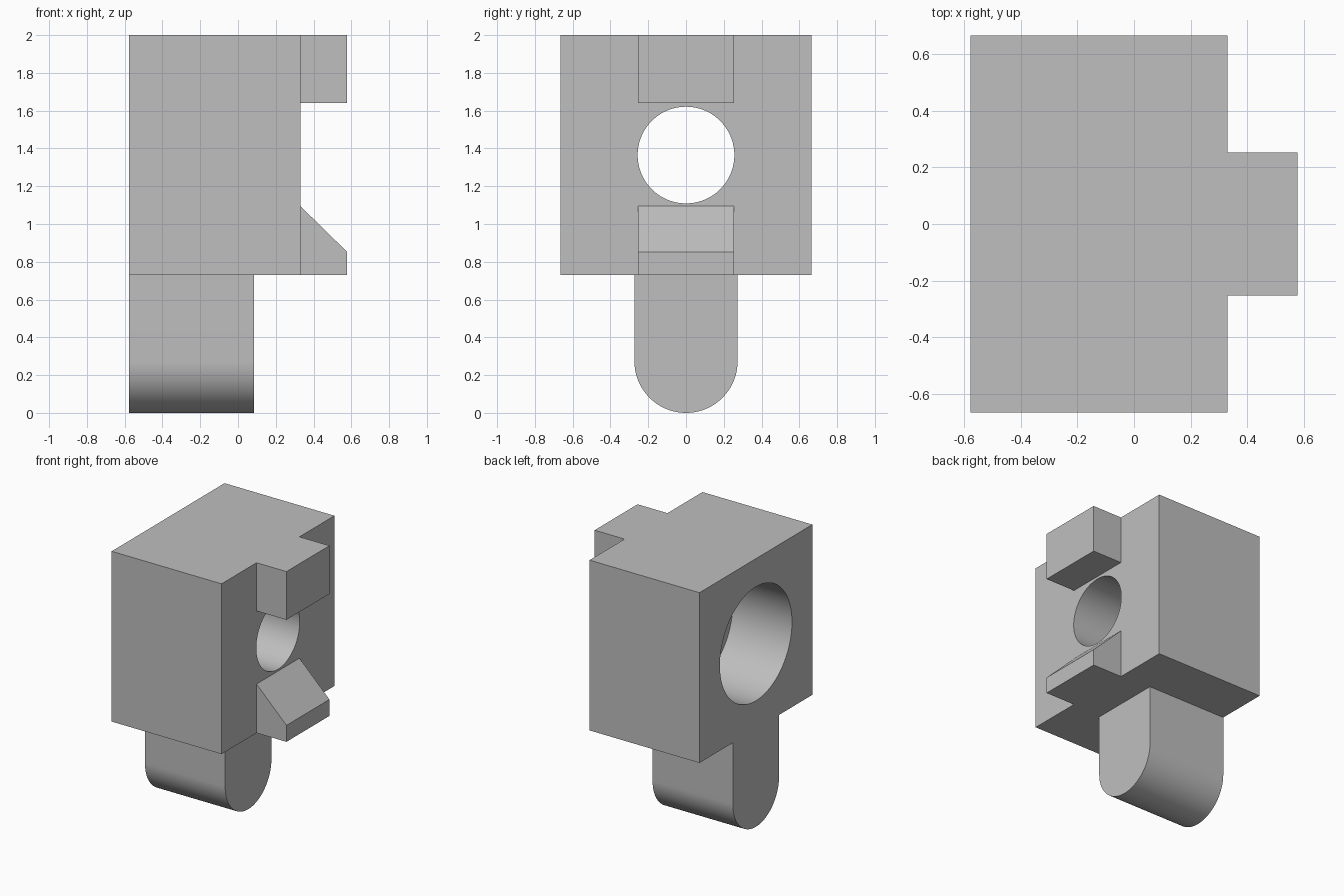
import bpy, bmesh, math
from mathutils import Matrix, Vector

default = bpy.data.objects.get("Cube")
if default:
    bpy.data.objects.remove(default, do_unlink=True)

grey = bpy.data.materials.new("plain grey")
grey.use_nodes = True
colour = (0.52, 0.52, 0.52, 1)
grey.diffuse_color = colour
grey.node_tree.nodes["Principled BSDF"].inputs["Base Color"].default_value = colour

BACK, FACE, TIP = -0.577, 0.33, 0.577    # main planes along x
BASE, TOP = 0.73, 2.0                    # block heights
HALF, LUG = 0.665, 0.253                 # half widths along y
HOLE_Z = 1.365


def extrude(name, outline, direction):
    """Solid made by sweeping a flat outline along a direction."""
    bm = bmesh.new()
    face = bm.faces.new([bm.verts.new(p) for p in outline])
    swept = bmesh.ops.extrude_face_region(bm, geom=[face])
    moved = [v for v in swept["geom"] if isinstance(v, bmesh.types.BMVert)]
    bmesh.ops.translate(bm, verts=moved, vec=Vector(direction))
    bmesh.ops.recalc_face_normals(bm, faces=bm.faces)
    return finish(name, bm)


def cylinder(name, radius, x0, x1):
    """Round cutter lying along x at the hole height."""
    bm = bmesh.new()
    place = Matrix.Translation(((x0 + x1) / 2, 0, HOLE_Z)) @ Matrix.Rotation(math.pi / 2, 4, "Y")
    bmesh.ops.create_cone(bm, cap_ends=True, segments=96, radius1=radius,
                          radius2=radius, depth=x1 - x0, matrix=place)
    return finish(name, bm)


def finish(name, bm):
    mesh = bpy.data.meshes.new(name)
    bm.to_mesh(mesh)
    bm.free()
    mesh.materials.append(grey)
    obj = bpy.data.objects.new(name, mesh)
    bpy.context.collection.objects.link(obj)
    return obj


def combine(target, tool, operation):
    """Apply a boolean and remove the tool."""
    mod = target.modifiers.new(operation.lower(), "BOOLEAN")
    mod.object, mod.operation, mod.solver = tool, operation, "EXACT"
    bpy.context.view_layer.objects.active = target
    bpy.ops.object.modifier_apply(modifier=mod.name)
    bpy.data.objects.remove(tool, do_unlink=True)


def side_profile(points):
    return [(x, -LUG, z) for x, z in points]


# Main block
body = extrude("clamp_body", [(BACK, -HALF, BASE), (BACK, HALF, BASE),
                              (BACK, HALF, TOP), (BACK, -HALF, TOP)], (FACE - BACK, 0, 0))

# Upper lug and sloped lower lug
across = (0, 2 * LUG, 0)
upper_lug = extrude("upper_lug", side_profile(
    [(FACE, 1.64), (TIP, 1.64), (TIP, TOP), (FACE, TOP)]), across)
lower_lug = extrude("lower_lug", side_profile(
    [(FACE, BASE), (TIP, BASE), (TIP, 0.853), (FACE, 1.095)]), across)

# Leg with a rounded foot
R = 0.273
foot = [(BACK, R * math.cos(a), R + R * math.sin(a))
        for a in (math.pi + math.pi * i / 48 for i in range(49))]
leg = extrude("rounded_leg", foot + [(BACK, R, BASE), (BACK, -R, BASE)], (0.662, 0, 0))

for part in (upper_lug, lower_lug, leg):
    combine(body, part, "UNION")

# Through hole and the wider bore from the rear
combine(body, cylinder("through_hole", 0.256, -0.3, 0.5), "DIFFERENCE")
combine(body, cylinder("rear_bore", 0.425, -0.8, -0.088), "DIFFERENCE")

# Smooth curved walls, keep corners crisp
bpy.ops.object.select_all(action="DESELECT")
body.select_set(True)
bpy.context.view_layer.objects.active = body
bpy.ops.object.shade_smooth_by_angle(angle=math.radians(30))
